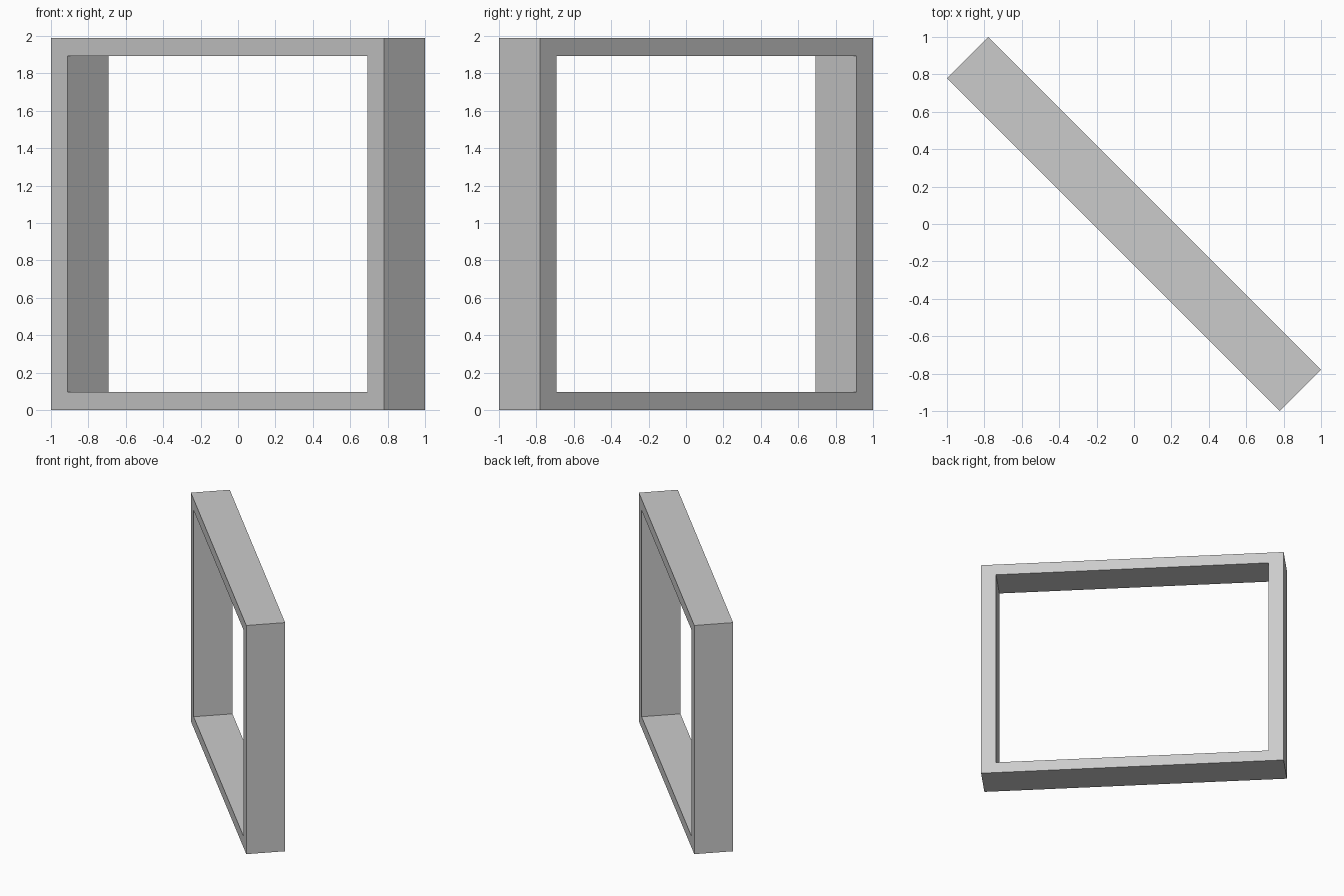
import bpy, bmesh
from math import pi, sqrt

if "Cube" in bpy.data.objects:
    bpy.data.objects.remove(bpy.data.objects["Cube"])

LENGTH, DEPTH, HEIGHT = 1.78 * sqrt(2), 0.22 * sqrt(2), 1.99
SIDE, RAIL = 0.088 * sqrt(2), 0.097   # post width, top/bottom rail height


def rect(bm, inset_x, inset_z, y):
    """Ring of four corners in the frame's plane."""
    x = LENGTH / 2 - inset_x
    z0, z1 = inset_z, HEIGHT - inset_z
    return [bm.verts.new(p) for p in ((-x, y, z0), (x, y, z0), (x, y, z1), (-x, y, z1))]


# Rectangular frame: outer and inner rings, front and back, joined in a closed loop
bm = bmesh.new()
d = DEPTH / 2
rings = [rect(bm, 0, 0, -d), rect(bm, 0, 0, d),
         rect(bm, SIDE, RAIL, d), rect(bm, SIDE, RAIL, -d)]
for k in range(4):
    a, b = rings[k], rings[(k + 1) % 4]
    for i in range(4):
        j = (i + 1) % 4
        bm.faces.new((a[i], a[j], b[j], b[i]))
bmesh.ops.recalc_face_normals(bm, faces=bm.faces[:])
mesh = bpy.data.meshes.new("frame")
bm.to_mesh(mesh)
bm.free()

# Stand it diagonally across the footprint
frame = bpy.data.objects.new("frame", mesh)
frame.rotation_euler.z = -pi / 4
bpy.context.collection.objects.link(frame)
